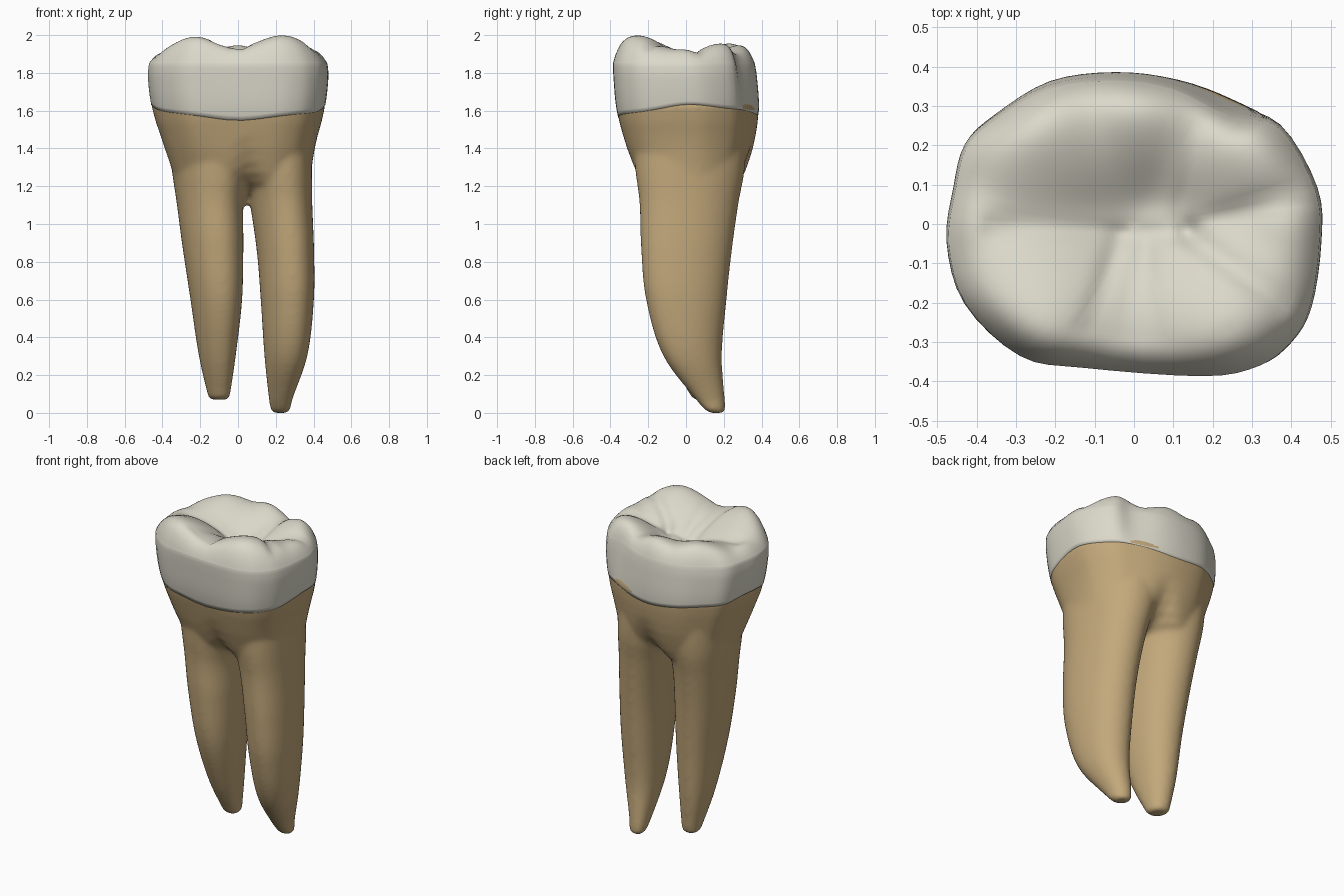
import bpy, bmesh, math

cube = bpy.data.objects.get("Cube")
if cube:
    bpy.data.objects.remove(cube, do_unlink=True)


def material(name, rgb):
    m = bpy.data.materials.new(name)
    m.use_nodes = True
    m.diffuse_color = (*rgb, 1)
    bsdf = m.node_tree.nodes["Principled BSDF"]
    bsdf.inputs["Base Color"].default_value = (*rgb, 1)
    bsdf.inputs["Roughness"].default_value = 0.6
    return m


def levels_at(levels, z):
    """Smoothly interpolate (z, x0, x1, y0, y1) rows, listed from low to high."""
    z = min(max(z, levels[0][0]), levels[-1][0])
    i = 0
    while i < len(levels) - 2 and z > levels[i + 1][0]:
        i += 1
    a, b = levels[i], levels[i + 1]
    p, n = levels[max(i - 1, 0)], levels[min(i + 2, len(levels) - 1)]
    h = b[0] - a[0]
    t = (z - a[0]) / h
    out = []
    for k in range(1, 5):
        ma = (b[k] - p[k]) / (b[0] - p[0]) * h
        mb = (n[k] - a[k]) / (n[0] - a[0]) * h
        out.append((2*t**3 - 3*t*t + 1) * a[k] + (t**3 - 2*t*t + t) * ma
                   + (3*t*t - 2*t**3) * b[k] + (t**3 - t*t) * mb)
    return out


def place(levels, uv, z, s=1.0):
    x0, x1, y0, y1 = levels_at(levels, z)
    return ((x0 + x1) / 2 + uv[0] * s * (x1 - x0) / 2,
            (y0 + y1) / 2 + uv[1] * s * (y1 - y0) / 2, z)


def blend(p, q, t):
    return (p[0] + (q[0] - p[0]) * t, p[1] + (q[1] - p[1]) * t)


def oval_point(a, power, skew):
    """Point of a slightly squared, skewed unit oval."""
    c, s = math.cos(a), math.sin(a - skew)
    return (math.copysign(abs(c) ** power, c), math.copysign(abs(s) ** power, s))


def loft(bm, rings, cap_start=True, cap_end=True):
    vs = [[bm.verts.new(p) for p in r] for r in rings]
    n = len(vs[0])
    for a, b in zip(vs, vs[1:]):
        for i in range(n):
            j = (i + 1) % n
            bm.faces.new((a[i], a[j], b[j], b[i]))
    if cap_start:
        bm.faces.new(vs[0][::-1])
    if cap_end:
        bm.faces.new(vs[-1])


def finish(bm, name, mat):
    bmesh.ops.recalc_face_normals(bm, faces=bm.faces)
    me = bpy.data.meshes.new(name)
    bm.to_mesh(me)
    bm.free()
    me.materials.append(mat)
    for p in me.polygons:
        p.use_smooth = True
    ob = bpy.data.objects.new(name, me)
    bpy.context.collection.objects.link(ob)
    return ob


def unit_loop(points):
    """Smooth closed loop through the points, scaled to about -1..1."""
    loop, n = [], len(points)
    for i in range(n):
        p, a, b, c = (points[(i + k) % n] for k in (-1, 0, 1, 2))
        for t in (0, .25, .5, .75):
            x, y = (0.5 * (2*a[k] + (b[k] - p[k]) * t + (2*p[k] - 5*a[k] + 4*b[k] - c[k]) * t*t
                           + (3*a[k] - p[k] - 3*b[k] + c[k]) * t**3) for k in (0, 1))
            loop.append((x / .475, y / .388))
    return loop


# Plan outlines: the crown has a notch at one rear corner, the trunk does not
OUTLINE = [(.475, -.04), (.465, .1), (.37, .265), (.245, .293), (.1, .365), (-.05, .388),
           (-.22, .365), (-.36, .28), (-.43, .21), (-.458, .1), (-.475, -.04), (-.43, -.2),
           (-.29, -.335), (-.13, -.365), (.18, -.387), (.32, -.36), (.4, -.3), (.45, -.21)]
crown_loop = unit_loop(OUTLINE)
trunk_loop = unit_loop(OUTLINE[:2] + [(.38, .245), (.265, .315), (.115, .37)] + OUTLINE[5:])

# Extents of body and roots: z, x0, x1, y0, y1
BODY = [(1.1, -.32, .39, -.24, .27), (1.2, -.335, .393, -.255, .3), (1.4, -.387, .405, -.315, .355),
        (1.6, -.452, .455, -.367, .385), (1.78, -.476, .476, -.385, .375), (1.87, -.468, .468, -.388, .36)]
REAR_ROOT = [(0, .175, .275, .115, .21), (.06, .165, .285, .06, .207), (.3, .14, .367, -.12, .19),
             (.6, .12, .402, -.212, .215), (.85, .1, .403, -.237, .242),
             (1.12, .06, .393, -.247, .28), (1.28, .02, .392, -.268, .31), (1.48, -.02, .39, -.28, .32)]
FORE_ROOT = [(.07, -.155, -.045, .035, .15), (.3, -.207, -.012, -.09, .18), (.6, -.252, .022, -.2, .205),
             (.9, -.297, .029, -.237, .237), (1.12, -.326, .029, -.245, .272),
             (1.28, -.35, .06, -.265, .305), (1.48, -.37, .09, -.28, .32)]

enamel = material("ivory enamel", (.71, .69, .59))
dentin = material("tan root", (.54, .39, .196))

# Trunk: rounds off downwards, pinched front and back towards the fork
bm = bmesh.new()
rings = []
for z, s, pinch, rounding in [(1.1, .75, .95, 1), (1.14, .85, .85, 1), (1.18, .92, .6, 1), (1.22, .96, .36, .9),
                              (1.27, .98, .18, .75), (1.33, .99, .08, .5), (1.4, 1, .03, .25), (1.47, 1, 0, .1),
                              (1.54, 1, 0, 0), (1.62, 1, 0, 0), (1.68, .93, 0, 0)]:
    ring = []
    for p in trunk_loop:
        round_p = oval_point(math.atan2(p[1], p[0]), .84, .1)
        x, y, _ = place(BODY, blend(p, round_p, rounding), z, s)
        ring.append((x, y * (1 - pinch * math.exp(-((x - .045) / (.05 + .07 * pinch)) ** 2)), z))
    rings.append(ring)
loft(bm, rings)

# Two tapering roots, fused with the trunk
for root in (REAR_ROOT, FORE_ROOT):
    oval = [oval_point(math.tau * k / 40, .94, .2) for k in range(40)]
    lo, hi = root[0][0], root[-1][0]
    rings = [[place(root, p, lo, .75) for p in oval]]
    rings += [[place(root, p, lo + .015 + (hi - lo - .015) * k / 30) for p in oval] for k in range(31)]
    loft(bm, rings)
roots = finish(bm, "roots", dentin)
remesh = roots.modifiers.new("fuse", 'REMESH')
remesh.mode = 'VOXEL'
remesh.voxel_size = .012
remesh.use_smooth_shade = True
smooth = roots.modifiers.new("soften", 'SMOOTH')
smooth.factor = .5
smooth.iterations = 14

# Cusps of the chewing surface: x, y, height, slope
CUSPS = [(-.24, -.27, 2.0, .46), (.24, -.27, 2.005, .46), (.4, -.02, 1.935, .4), (-.25, .25, 1.965, .4),
         (.0, .3, 1.955, .52), (.3, .19, 1.965, .48), (-.41, 0, 1.92, .5)]
# Grooves: start x, y, end x, y, depth
GROOVES = [(-.36, -.01, .14, -.025, .014), (-.04, -.04, -.11, -.26, .014), (.03, -.06, .01, -.28, .012),
           (.14, -.03, .38, -.2, .02), (.14, -.01, .41, .075, .016), (.12, .02, .17, .24, .014)]


def chewing_height(x, y):
    k = 80
    total = 0
    for cx, cy, h, slope in CUSPS:
        d = math.hypot(x - cx, y - cy)
        total += math.exp(k * (h - slope * (math.sqrt(d * d + .0064) - .08) - 1.9))
    z = min(1.9 + math.log(total) / k - .003, 2.0)
    z -= .05 * math.exp(-((x - .03) / .22) ** 2 - (y / .14) ** 2)
    for ax, ay, bx, by, depth in GROOVES:
        dx, dy = bx - ax, by - ay
        t = min(max(((x - ax) * dx + (y - ay) * dy) / (dx * dx + dy * dy), 0), 1)
        d = math.hypot(x - ax - t * dx, y - ay - t * dy)
        z -= depth * math.exp(-(d / .03) ** 2)
    return z


# Crown: wavy lower edge, bulging wall, rolled rim and cusped top
bm = bmesh.new()
RIM = 1.85


def neck(p):
    a = math.atan2(p[1], p[0])
    return 1.597 + .03 * math.cos(2 * a) + .014 * math.sin(a) + .005 * math.cos(6 * a)


rings = [[place(BODY, p, neck(p), .97) for p in trunk_loop]]
for k in range(13):
    t = k / 12
    rings.append([place(BODY, blend(p, q, t ** .6), neck(p) + (RIM - neck(p)) * t, 1.001)
                  for p, q in zip(trunk_loop, crown_loop)])
for s in [.997, .99, .978] + [.96 - .03 * k for k in range(32)]:
    ring = []
    for p in crown_loop:
        x, y, _ = place(BODY, p, RIM, s)
        h = chewing_height(x, y)
        ring.append((x, y, h - (h - RIM) * s ** 13))
    rings.append(ring)
loft(bm, rings, cap_start=False)
finish(bm, "crown", enamel)
